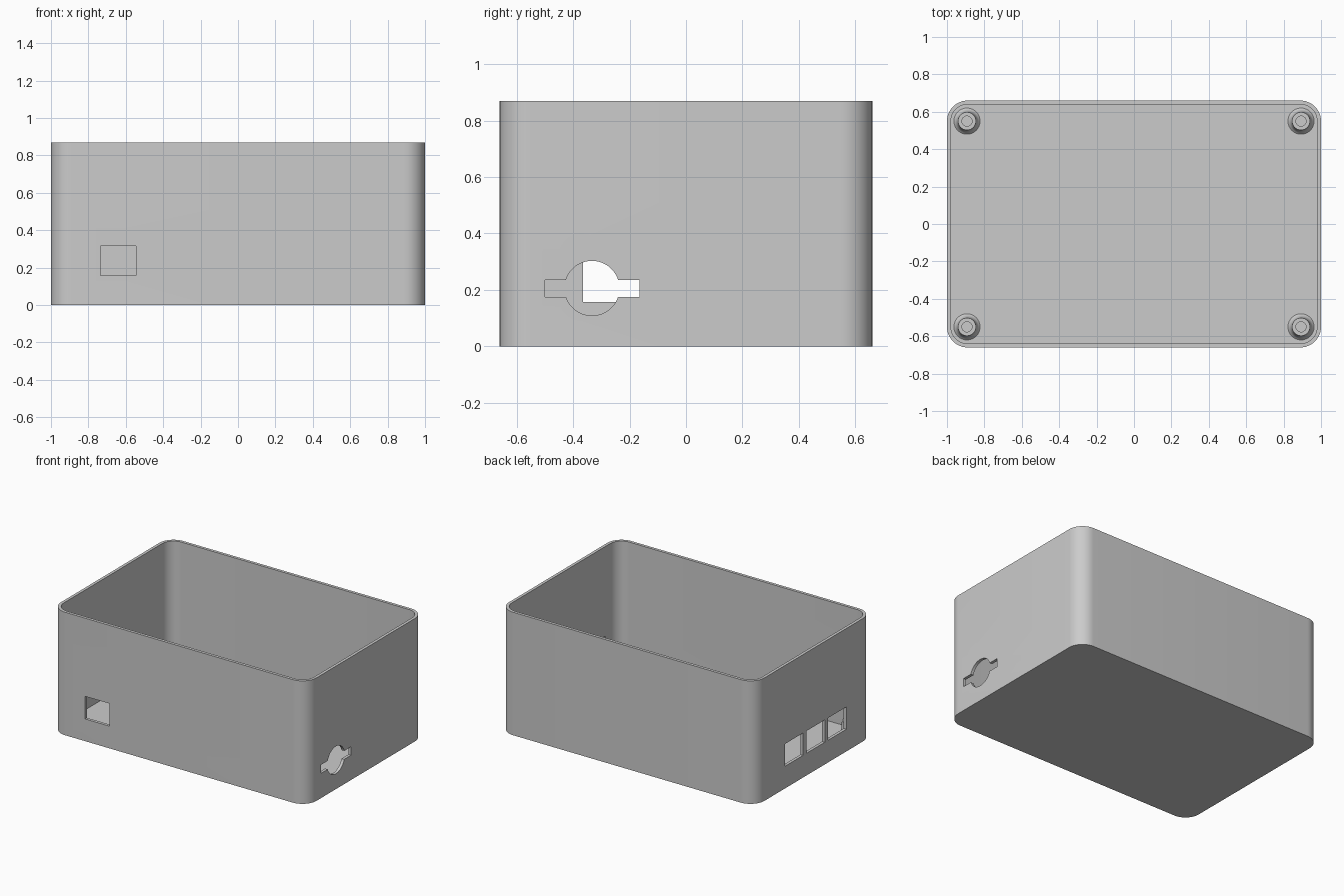
import bpy, bmesh
from math import sin, cos, pi, radians

if "Cube" in bpy.data.objects:
    bpy.data.objects.remove(bpy.data.objects["Cube"], do_unlink=True)

HALF_X, HALF_Y, HEIGHT = 1.0, 0.66, 0.87
RADIUS, WALL, FLOOR = 0.11, 0.021, 0.022

grey = bpy.data.materials.new("light_grey")
grey.use_nodes = True
grey.diffuse_color = (0.6, 0.6, 0.6, 1)
grey.node_tree.nodes["Principled BSDF"].inputs["Base Color"].default_value = (0.6, 0.6, 0.6, 1)


def make_object(name, bm):
    bmesh.ops.recalc_face_normals(bm, faces=bm.faces)
    mesh = bpy.data.meshes.new(name)
    bm.to_mesh(mesh)
    bm.free()
    mesh.materials.append(grey)
    obj = bpy.data.objects.new(name, mesh)
    bpy.context.collection.objects.link(obj)
    return obj


def select_only(obj):
    bpy.ops.object.select_all(action="DESELECT")
    obj.select_set(True)
    bpy.context.view_layer.objects.active = obj


def skin(bm, rings):
    """Join a list of point loops into a closed surface."""
    loops = [[bm.verts.new(p) for p in ring] for ring in rings]
    for a, b in zip(loops, loops[1:]):
        for i in range(len(a)):
            j = (i + 1) % len(a)
            bm.faces.new((a[i], a[j], b[j], b[i]))
    bm.faces.new(loops[0])
    bm.faces.new(loops[-1])


def rounded_rect(inset, z, steps=12):
    r = RADIUS - inset
    cx, cy = HALF_X - RADIUS, HALF_Y - RADIUS
    points = []
    for k, (sx, sy) in enumerate([(1, 1), (-1, 1), (-1, -1), (1, -1)]):
        for i in range(steps + 1):
            a = (k + i / steps) * pi / 2
            points.append((sx * cx + r * cos(a), sy * cy + r * sin(a), z))
    return points


def circle(radius, z, x=0, y=0, steps=40):
    return [(x + radius * cos(2 * pi * i / steps), y + radius * sin(2 * pi * i / steps), z)
            for i in range(steps)]


def cut(target, name, bm):
    """Subtract a temporary solid from the target."""
    cutter = make_object(name, bm)
    cutter.hide_render = True
    mod = target.modifiers.new(name, "BOOLEAN")
    mod.operation = "DIFFERENCE"
    mod.solver = "EXACT"
    mod.object = cutter
    select_only(target)
    bpy.ops.object.modifier_apply(modifier=mod.name)
    bpy.data.objects.remove(cutter, do_unlink=True)


def cut_box(target, name, low, high):
    bm = bmesh.new()
    skin(bm, [[(low[0], low[1], z), (high[0], low[1], z), (high[0], high[1], z), (low[0], high[1], z)]
              for z in (low[2], high[2])])
    cut(target, name, bm)


# Open-topped shell
bm = bmesh.new()
skin(bm, [rounded_rect(0, 0), rounded_rect(0, HEIGHT),
          rounded_rect(WALL, HEIGHT), rounded_rect(WALL, FLOOR)])
shell = make_object("enclosure_shell", bm)

# Front port
cut_box(shell, "front_port", (-0.735, -0.75, 0.157), (-0.545, -0.6, 0.317))

# Three ports in a row on the -x end
for i in range(3):
    y = -0.365 + i * 0.242
    cut_box(shell, "side_port", (-1.1, y, 0.157), (-0.93, y + 0.205, 0.315))

# Slot with a round middle on the +x end
cut_box(shell, "key_slot", (0.93, -0.5, 0.175), (1.1, -0.165, 0.235))
bm = bmesh.new()
skin(bm, [[(x, py - 0.333, px + 0.206) for px, py, _ in circle(0.097, 0, steps=48)]
          for x in (0.93, 1.1)])
cut(shell, "key_hole", bm)
select_only(shell)
bpy.ops.object.shade_smooth_by_angle(angle=radians(30))

# Corner standoffs: flared foot, flat top, screw hole
TOP = 0.12
profile = [(0.07, FLOOR - 0.005), (0.07, FLOOR + 0.004), (0.061, FLOOR + 0.012),
           (0.054, FLOOR + 0.028), (0.05, FLOOR + 0.05), (0.048, TOP),
           (0.027, TOP), (0.027, FLOOR + 0.01)]
for side_x, word_x in ((1, "left"), (-1, "right")):
    for side_y, word_y in ((-1, "front"), (1, "back")):
        bm = bmesh.new()
        skin(bm, [circle(r, z, side_x * 0.893, side_y * 0.55) for r, z in profile])
        post = make_object(f"{word_y}_{word_x}_standoff", bm)
        select_only(post)
        bpy.ops.object.shade_smooth_by_angle(angle=radians(40))
